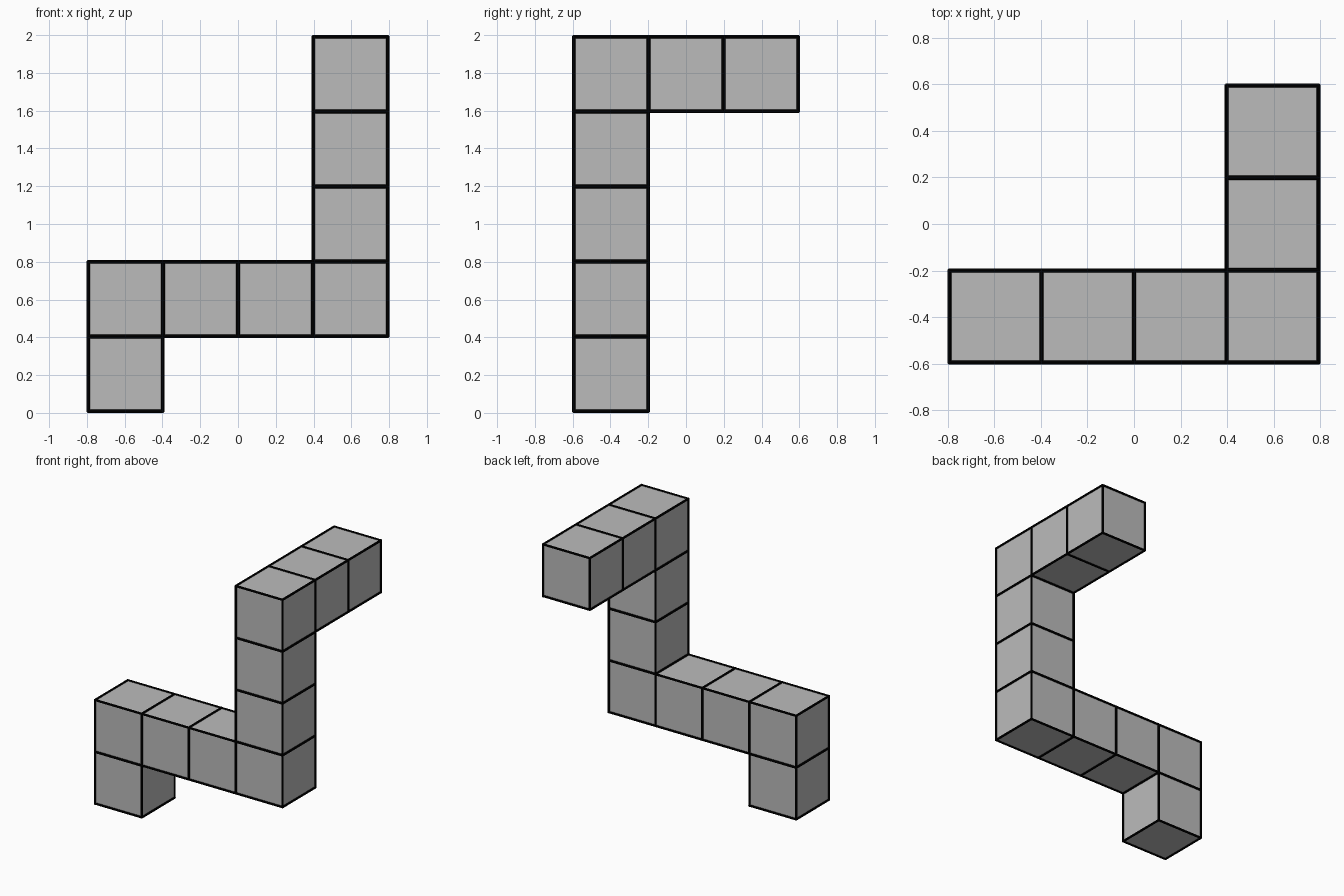
import bpy
import bmesh
from itertools import product
from mathutils import Matrix, Vector

if "Cube" in bpy.data.objects:
    bpy.data.objects.remove(bpy.data.objects["Cube"], do_unlink=True)

PITCH = 0.397    # spacing of the blocks
SIZE = 0.395     # side of one block
RADIUS = 0.0085  # radius of the edge rods


def material(name, value):
    mat = bpy.data.materials.new(name)
    mat.use_nodes = True
    colour = (value, value, value, 1)
    mat.diffuse_color = colour
    mat.node_tree.nodes["Principled BSDF"].inputs["Base Color"].default_value = colour
    return mat


def add_object(name, bm, mat, location):
    mesh = bpy.data.meshes.new(name)
    bm.to_mesh(mesh)
    bm.free()
    mesh.materials.append(mat)
    obj = bpy.data.objects.new(name, mesh)
    obj.location = location
    bpy.context.collection.objects.link(obj)
    return obj


def block(location):
    bm = bmesh.new()
    bmesh.ops.create_cube(bm, size=SIZE)
    add_object("block", bm, grey, location)


def edge_frame(location):
    # Twelve thin rods, four along each axis
    bm = bmesh.new()
    half = SIZE / 2
    for axis, a, b in product(range(3), (-half, half), (-half, half)):
        centre = Vector((0, 0, 0))
        centre[(axis + 1) % 3] = a
        centre[(axis + 2) % 3] = b
        direction = Vector((0, 0, 0))
        direction[axis] = 1
        turn = Vector((0, 0, 1)).rotation_difference(direction).to_matrix().to_4x4()
        bmesh.ops.create_cone(bm, cap_ends=True, segments=8, radius1=RADIUS,
                              radius2=RADIUS, depth=SIZE + RADIUS,
                              matrix=Matrix.Translation(centre) @ turn)
    add_object("edge_frame", bm, black, location)


grey = material("grey", 0.5)
black = material("black", 0.0)

# Walk the chain of blocks: up, left, up, back
cell = Vector((0, 0, 0))
cells = [cell.copy()]
for step, count in (((0, 0, 1), 1), ((1, 0, 0), 3), ((0, 0, 1), 3), ((0, 1, 0), 2)):
    for _ in range(count):
        cell += Vector(step)
        cells.append(cell.copy())

origin = Vector((-1.5 * PITCH, -PITCH, SIZE / 2 + RADIUS))
for cell in cells:
    place = origin + cell * PITCH
    block(place)
    edge_frame(place)
